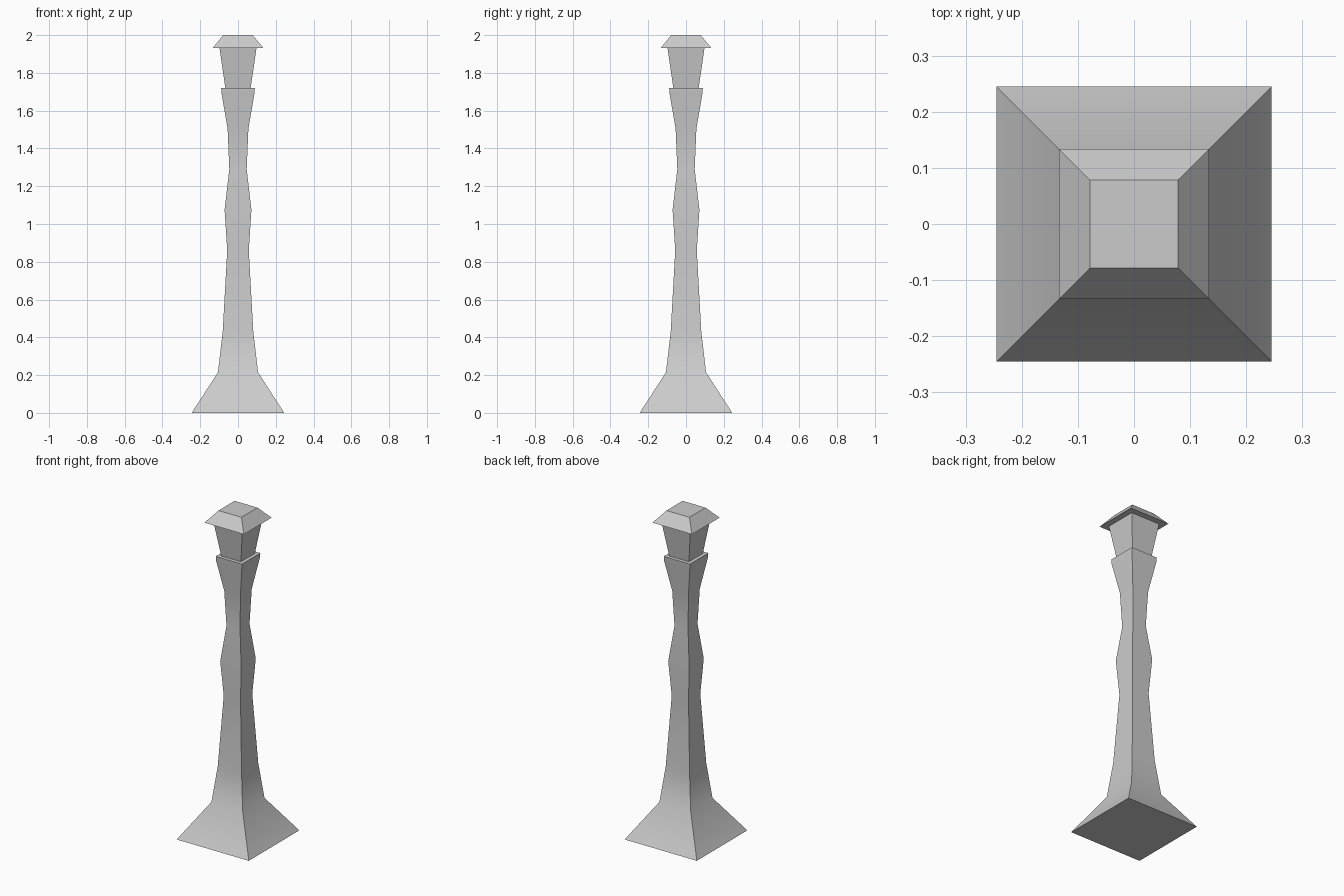
import bpy, bmesh, math

if "Cube" in bpy.data.objects:
    bpy.data.objects.remove(bpy.data.objects["Cube"])


def square_loft(name, profile):
    """Stack square rings given as (half width, height) and close both ends."""
    bm = bmesh.new()
    rings = [[bm.verts.new((sx * h, sy * h, z))
              for sx, sy in ((-1, -1), (1, -1), (1, 1), (-1, 1))]
             for h, z in profile]
    for low, high in zip(rings, rings[1:]):
        for i in range(4):
            j = (i + 1) % 4
            bm.faces.new((low[i], low[j], high[j], high[i]))
    bm.faces.new(rings[0][::-1])
    bm.faces.new(rings[-1])
    mesh = bpy.data.meshes.new(name)
    bm.to_mesh(mesh)
    bm.free()
    obj = bpy.data.objects.new(name, mesh)
    bpy.context.collection.objects.link(obj)
    bpy.ops.object.select_all(action='DESELECT')
    obj.select_set(True)
    bpy.context.view_layer.objects.active = obj
    bpy.ops.object.shade_smooth_by_angle(angle=math.radians(30))
    return obj


# Flared foot and waisted post
square_loft("post", [(0.245, 0), (0.106, 0.215), (0.081, 0.43), (0.069, 0.645),
                     (0.057, 0.86), (0.071, 1.075), (0.046, 1.29),
                     (0.055, 1.505), (0.087, 1.69), (0.089, 1.72)])

# Tapered lantern box, standing on the post's ledge
square_loft("lantern", [(0.067, 1.72), (0.098, 1.932)])

# Overhanging sloped cap
square_loft("cap", [(0.134, 1.932), (0.078, 2.0)])
